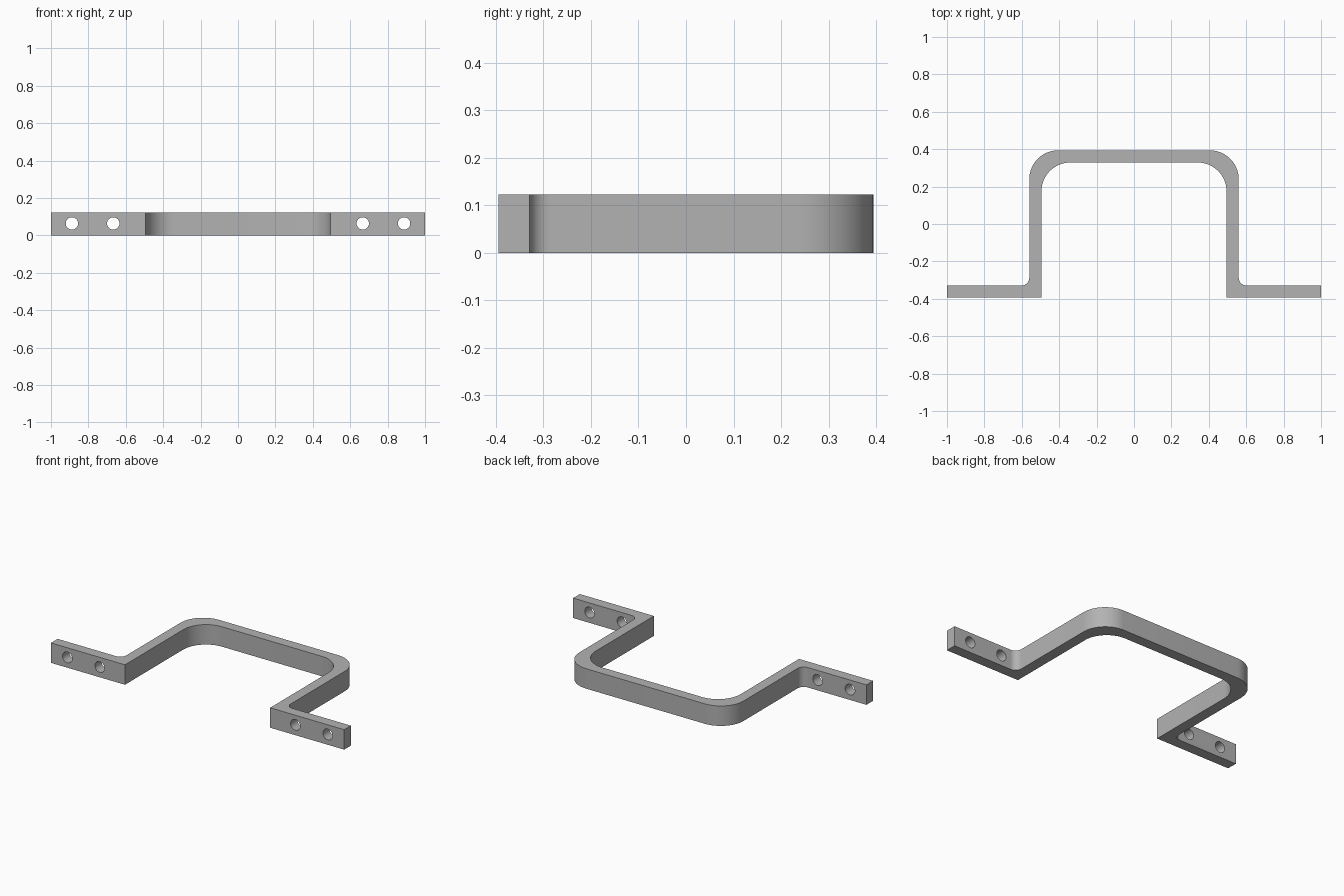
import bpy, bmesh, math
from mathutils import Matrix

cube = bpy.data.objects.get("Cube")
if cube:
    bpy.data.objects.remove(cube, do_unlink=True)

HEIGHT = 0.123
BACK = 0.394       # half depth
WALL = 0.065       # strip thickness
ARM = 0.56         # outer face of the arms
BEND = 0.155       # large bend radius
FILLET = 0.042     # small inside fillet at the flanges
HOLE_R = 0.033

steel = bpy.data.materials.new("plain grey")
steel.use_nodes = True
grey = (0.45, 0.45, 0.45, 1)
steel.diffuse_color = grey
steel.node_tree.nodes["Principled BSDF"].inputs["Base Color"].default_value = grey


def arc(cx, cy, r, start, end, steps=16):
    angles = [math.radians(start + (end - start) * i / steps) for i in range(steps + 1)]
    return [(cx + r * math.cos(a), cy + r * math.sin(a)) for a in angles]


def make_object(name, bm):
    bmesh.ops.recalc_face_normals(bm, faces=bm.faces)
    mesh = bpy.data.meshes.new(name)
    bm.to_mesh(mesh)
    bm.free()
    mesh.materials.append(steel)
    obj = bpy.data.objects.new(name, mesh)
    bpy.context.collection.objects.link(obj)
    return obj


# Right-hand half of the strip outline: inner edge, flange, outer edge
inner = ARM - WALL
half = arc(inner - BEND, BACK - WALL - BEND, BEND, 90, 0)
half += [(inner, -BACK), (1, -BACK), (1, WALL - BACK)]
half += arc(ARM + FILLET, WALL - BACK + FILLET, FILLET, 270, 180, 10)
half += arc(ARM - BEND, BACK - BEND, BEND, 0, 90)
outline = half + [(-x, y) for x, y in reversed(half)]

# Bent bracket strip
bm = bmesh.new()
face = bm.faces.new([bm.verts.new((x, y, 0)) for x, y in outline])
top = bmesh.ops.extrude_face_region(bm, geom=[face])
verts = [v for v in top["geom"] if isinstance(v, bmesh.types.BMVert)]
bmesh.ops.translate(bm, verts=verts, vec=(0, 0, HEIGHT))
bracket = make_object("bracket", bm)

# Screw holes through the flanges
bm = bmesh.new()
for side in (-1, 1):
    for x in (0.667, 0.888):
        place = Matrix.Translation((side * x, WALL / 2 - BACK, HEIGHT / 2 + 0.002))
        bmesh.ops.create_cone(bm, cap_ends=True, segments=32, radius1=HOLE_R, radius2=HOLE_R,
                              depth=WALL * 2, matrix=place @ Matrix.Rotation(math.pi / 2, 4, "X"))
cutter = make_object("hole_cutter", bm)
cutter.hide_render = True

cut = bracket.modifiers.new("screw holes", "BOOLEAN")
cut.operation = "DIFFERENCE"
cut.solver = "EXACT"
cut.object = cutter
bpy.ops.object.select_all(action="DESELECT")
bpy.context.view_layer.objects.active = bracket
bracket.select_set(True)
bpy.ops.object.modifier_apply(modifier=cut.name)
bpy.data.objects.remove(cutter, do_unlink=True)
bpy.ops.object.shade_smooth_by_angle(angle=math.radians(30))
